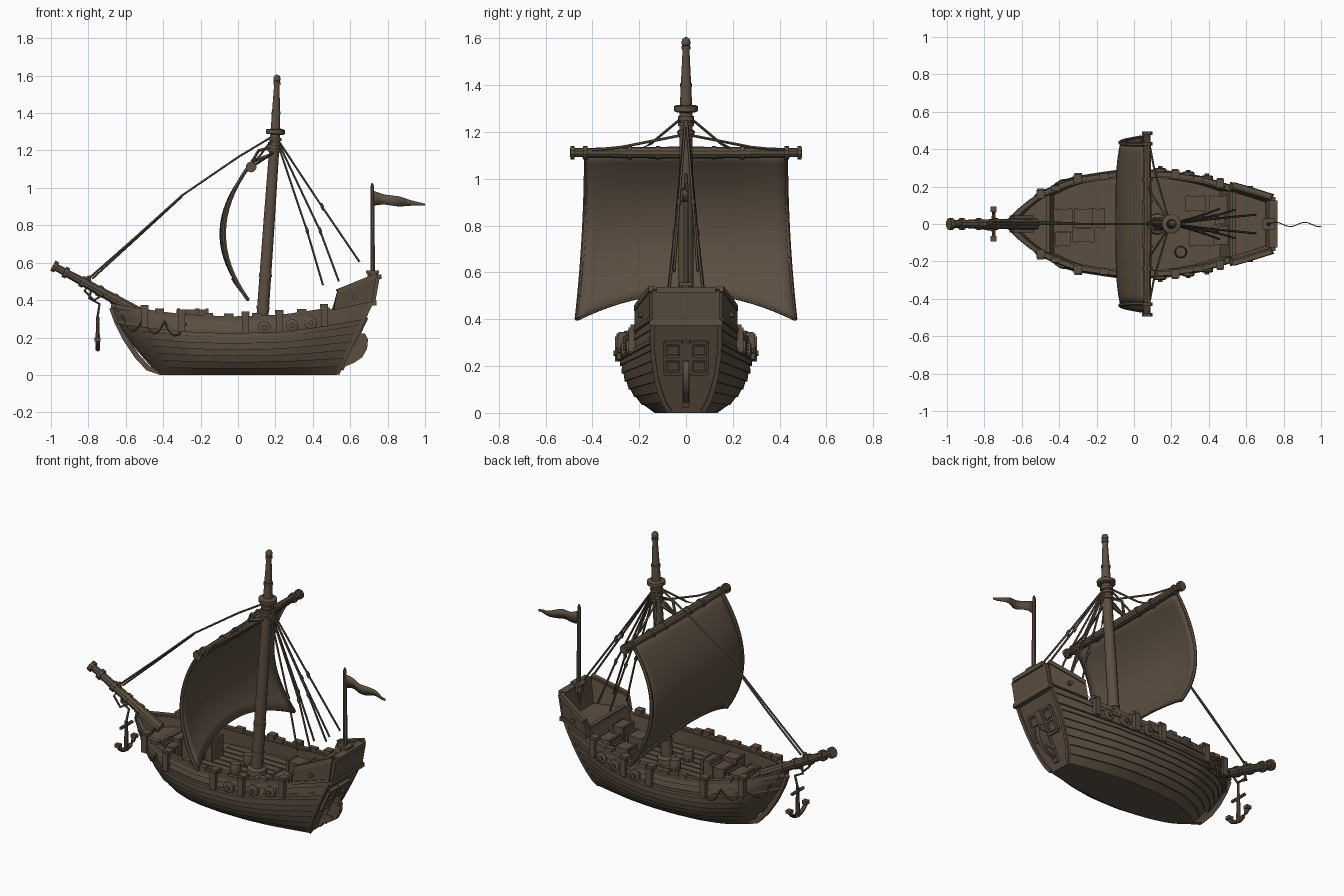
import bpy, bmesh, math
from mathutils import Vector, Matrix

if "Cube" in bpy.data.objects:
    bpy.data.objects.remove(bpy.data.objects["Cube"])

wood = bpy.data.materials.new("dark_brown_wood")
wood.diffuse_color = (0.107, 0.078, 0.054, 1)
wood.use_nodes = True
wood.node_tree.nodes["Principled BSDF"].inputs["Base Color"].default_value = wood.diffuse_color


def make(name, verts, faces, angle=35):
    me = bpy.data.meshes.new(name)
    me.from_pydata([tuple(v) for v in verts], [], faces)
    bm = bmesh.new()
    bm.from_mesh(me)
    bmesh.ops.recalc_face_normals(bm, faces=bm.faces)
    bm.to_mesh(me)
    bm.free()
    me.polygons.foreach_set("use_smooth", [True] * len(me.polygons))
    me.set_sharp_from_angle(angle=math.radians(angle))
    me.materials.append(wood)
    ob = bpy.data.objects.new(name, me)
    bpy.context.collection.objects.link(ob)
    return ob


def loft(name, rings, closed=True, caps=True):
    n = len(rings[0])
    verts = [p for r in rings for p in r]
    m = n if closed else n - 1
    faces = [(i*n+j, i*n+(j+1) % n, (i+1)*n+(j+1) % n, (i+1)*n+j)
             for i in range(len(rings)-1) for j in range(m)]
    if caps:
        faces += [tuple(range(n)), tuple(range((len(rings)-1)*n, len(rings)*n))]
    return make(name, verts, faces)


def tube(name, pts, r, sides=6):
    """Sweep a round (or square) section along points; r is one radius or a list."""
    pts = [Vector(p) for p in pts]
    rs = r if isinstance(r, list) else [r] * len(pts)
    rings = []
    for i, p in enumerate(pts):
        d = (pts[min(i+1, len(pts)-1)] - pts[max(i-1, 0)]).normalized()
        a = d.cross(Vector((0, 1, 0)) if abs(d.y) < .8 else Vector((0, 0, 1))).normalized()
        b = d.cross(a)
        rings.append([p + rs[i]*(a*math.cos(t) + b*math.sin(t)) for t in
                      [2*math.pi*(k+.5)/sides for k in range(sides)]])
    return loft(name, rings)


def box(name, c, s, ry=0, rz=0):
    m = Matrix.Translation(c) @ Matrix.Rotation(rz, 4, 'Z') @ Matrix.Rotation(ry, 4, 'Y')
    v = [m @ Vector((x*s[0]/2, y*s[1]/2, z*s[2]/2)) for x in (-1, 1) for y in (-1, 1) for z in (-1, 1)]
    return make(name, v, [(0, 1, 3, 2), (4, 6, 7, 5), (0, 4, 5, 1), (2, 3, 7, 6), (0, 2, 6, 4), (1, 5, 7, 3)])


def interp(tab, t):
    for (a, va), (b, vb) in zip(tab, tab[1:]):
        if t <= b:
            return va + (vb-va) * max(0, (t-a)/(b-a))
    return tab[-1][1]


def smooth(tab, t):
    return sum(interp(tab, min(1, max(0, t + d))) for d in (-.025, 0, .025)) / 3 if .03 < t < .97 else interp(tab, t)


# Hull shape: u runs bow to stern, v runs bottom to sheer line
WIDTH = [(0, .012), (.04, .08), (.12, .17), (.25, .245), (.42, .28), (.6, .28), (.75, .25), (.9, .19), (1, .145)]
SHEER = [(0, .37), (.1, .345), (.25, .315), (.45, .30), (.65, .31), (.8, .34), (1, .40)]
FULL = [(0, .45), (.12, .66), (.25, .79), (.4, .89), (.6, .97), (.8, 1), (1, .98)]
STERN_U = .85


def hull(u, v, side=1, out=0.0):
    xb = -.67 + .25*(1-v)**1.5
    xs = .53 + .19*v
    return Vector((xb + (xs-xb)*u, side*(smooth(WIDTH, u)*interp(FULL, v) + out*min(1, u*10+.2)), v*smooth(SHEER, u)))


def hull_at(x, v, side=1, out=0.0):
    xb = -.67 + .25*(1-v)**1.5
    return hull((x-xb)/(.53 + .19*v - xb), v, side, out)


def rise(u):
    return 0 if u < STERN_U else .09 + .04*(u-STERN_U)/(1-STERN_U)


def deck_z(u):
    return .29 if u < .151 else (.385 if u > STERN_U else .225)


us = sorted([i/32 for i in range(33)] + [.15, .152, STERN_U-.001, STERN_U+.001])
strakes = [i/9 for i in range(10)]
rings = []
for u in us:
    half = []
    for a, b in zip(strakes, strakes[1:]):          # lapped planks
        half += [hull(u, a, 1, .008), hull(u, b, 1, 0)]
    rim = hull(u, 1, 1, .014 if rise(u) else .002)
    up = Vector((.02*(rise(u) > 0)*u, 0, rise(u)))
    half += [rim, rim + up]
    inner = rim + up
    inner.y = max(inner.y - .03, .003)
    low = hull(u, min(1, deck_z(u)/smooth(SHEER, u)))
    low.y, low.z = max(low.y - .03, .003), deck_z(u)
    half += [inner, low]
    rings.append(half + [Vector((p.x, -p.y, p.z)) for p in reversed(half)])
loft("hull", rings)

# Rails, wales and side fittings, both sides
for s in (1, -1):
    n = "left" if s > 0 else "right"
    run = [i/24 for i in range(25)]
    tube("rail_" + n, [hull(u, 1, s, -.008) for u in run if u < .87], .017, 4)
    tube("wale_" + n, [hull(u, .76, s, .004) for u in run], .012, 4)
    q = [hull(u, 1, s, .005) + Vector((.02*u, 0, rise(u))) for u in (.852, .9, .95, 1)]
    tube("quarter_rail_" + n, q, .018, 4)
    tube("quarter_sill_" + n, [hull(u, 1, s, .012) for u in (.852, .9, .95, 1)], .012, 4)
    for x in (-.5, -.3, .04, .22, .46):              # upright timbers
        p = hull_at(x, .9, s, .012)
        box("side_timber", p, (.035, .03, .105))
        box("timber_head", p + Vector((0, -s*.015, .055)), (.045, .045, .022))
    for x in (.14, .29, .39):                        # round shields with hub
        a = hull_at(x, .83, s, -.005)
        d = Vector((0, s, 0))
        tube("side_disc", [a, a+d*.022, a+d*.026], [.034, .034, .026], 12)
        tube("disc_hub", [a, a+d*.036], .013, 8)
    for x in (-.42, -.16, -.05, .1, .34):            # rail cleats
        box("rail_cleat", hull_at(x, 1, s, -.01) + Vector((0, 0, .015)), (.05, .03, .022))
    # bow rope swags
    rope = []
    for i in range(19):
        f = i/18
        rope.append(hull_at(-.62 + .34*f, .88 - .22*abs(math.sin(f*3*math.pi)), s, .018))
    tube("bow_rope_" + n, rope, .006, 5)
    tube("quarter_peg_" + n, [hull(.93, 1, s, 0) + Vector((0, 0, .04)), hull(.93, 1, s, .03) + Vector((0, 0, .04))], .014, 8)

# Stem, keel and stern post
tube("stem", [(-.675, 0, .36), (-.65, 0, .29), (-.60, 0, .19), (-.54, 0, .1), (-.48, 0, .035), (-.42, 0, .016), (-.3, 0, .016)], .02, 4)
slope = math.atan2(.19, .4)


def on_transom(y, z, out=0.0):
    return Vector((.53 + .475*z + out, y, z))


tube("stern_post", [on_transom(0, .03, .005), on_transom(0, .31, .005)], .022, 4)
box("transom_wall", (.73, 0, .452), (.03, .29, .145), slope*.4)
box("transom_cap", (.745, 0, .525), (.045, .25, .025))
box("transom_sill", (.725, 0, .385), (.03, .31, .025))
for s in (1, -1):
    for y, z, w, h in ((.055, .30, .075, .014), (.055, .235, .075, .014), (.055, .17, .075, .014),
                       (.092, .235, .014, .14), (.022, .235, .014, .14)):
        box("stern_shutter_frame", on_transom(s*y, z, .008), (.02, w, h), slope)
    for z in (.2, .268):
        box("stern_shutter_panel", on_transom(s*.057, z, .003), (.016, .05, .04), slope)
    tube("transom_corner", [on_transom(s*hull(1, v).y, hull(1, v).z) for v in (.02, .12, .25, .4, .6, .8, 1)], .014, 4)

# Rudder blade
blade = [(.54, .03), (.62, .065), (.665, .095), (.69, .14), (.695, .19), (.68, .22), (.63, .225)]
loft("rudder", [[Vector((x, y, z)) for x, z in blade] for y in (-.013, .013)])
for z in (.1, .19):
    box("rudder_hinge", on_transom(0, z, .025), (.08, .036, .016))

# Bowsprit with bands
def sprit(x):
    return Vector((x, 0, .585 - .545*(x + .99)))


tube("bowsprit", [sprit(-.99), sprit(-.8), sprit(-.52)], [.02, .025, .03], 10)
for x in (-.98, -.92, -.83, -.74, -.66):
    tube("bowsprit_band", [sprit(x-.01), sprit(x+.01)], .032, 10)
box("bow_chock", (-.6, 0, .345), (.12, .09, .05), .5)

# Anchor and its rope
ax = -.75
tube("anchor_rope", [sprit(-.78), (-.795, .015, .41), (-.74, .01, .38), (ax, 0, .31)], .007, 5)
tube("rope_loop", [sprit(-.8), (-.82, -.02, .45), (-.77, -.03, .40), (-.72, -.02, .43), sprit(-.72)], .007, 5)
tube("anchor_shank", [(ax, 0, .31), (ax, 0, .14)], [.009, .014], 8)
tube("anchor_stock", [(ax, -.055, .285), (ax, .055, .285)], .01, 6)
arc = [(ax, .09*math.sin(t), .225 - .085*math.cos(t)) for t in [(-1.25 + i*.25) for i in range(11)]]
tube("anchor_arms", arc, [.003, .012, .012, .012, .013, .015, .013, .012, .012, .012, .003], 6)
for s in (1, -1):
    box("anchor_fluke", (ax, s*.078, .19), (.032, .03, .02))

# Mast, top collar and finial
def mast(z):
    return Vector((.13 + .07*(z - .3) if z < 1.3 else .2 + .03*(z - 1.3), 0, z))


tube("mast", [mast(z) for z in (.2, .3, .8, 1.3, 1.34, 1.57)], [.035, .033, .031, .027, .025, .014], 14)
tube("mast_foot", [mast(.22), mast(.26), mast(.27)], [.058, .055, .04], 12)
tube("mast_top", [mast(z) for z in (1.285, 1.29, 1.31, 1.315)], [.042, .052, .052, .042], 14)
tube("finial", [mast(z) for z in (1.565, 1.572, 1.585, 1.598, 1.605)], [.01, .018, .02, .015, .005], 10)
for z in (.36, .53, 1.2, 1.235, 1.26, 1.4, 1.56):
    tube("mast_band", [mast(z-.008), mast(z+.008)], .036 if z < 1.3 else .026 if z < 1.5 else .019, 12)

# Yard and bands
tube("yard", [(.07, y, 1.112) for y in (-.495, -.25, 0, .25, .495)], [.019, .023, .026, .023, .019], 10)
for y in (-.485, -.43, -.24, -.12, .12, .24, .43, .485):
    tube("yard_band", [(.07, y-.009, 1.112), (.07, y+.009, 1.112)], .029, 10)
tube("yard_sling", [(.07, 0, 1.13), (.11, .03, 1.2), mast(1.22), (.11, -.03, 1.2), (.07, 0, 1.13)], .009, 6)
tube("yard_strap", [(.07, 0, 1.14), (.13, 0, 1.16), mast(1.18)], .012, 6)

# Billowing square sail
def sail_pt(s, t, dx=0.0):
    bottom = .40 + .115*(1 - s*s)
    z = 1.115 + (bottom - 1.115)*t
    belly = .132 + .025*(1 - s**4)
    return Vector((.058 + dx - belly*(1 - ((z-.755)/.36)**2), s*(.425 + .04*t*t), z))


loft("sail", [[sail_pt(-1 + i/10, j/16) for j in range(17)] for i in range(21)], False, False)
bpy.data.objects["sail"].modifiers.new("cloth_thickness", 'SOLIDIFY').thickness = .01
for s in (1, -1):
    tube("sail_edge", [sail_pt(s, j/16) for j in range(17)], .011, 6)
tube("sail_foot", [sail_pt(-1 + i/10, 1) for i in range(21)], .007, 6)

# Rigging
tube("forestay", [(-.8, 0, .515), (-.55, 0, .735), (-.3, 0, .96), (0, 0, 1.165), mast(1.285)], .006, 5)
tube("forestay_second", [(-.78, .01, .515), (-.55, .012, .725), (-.3, .003, .955)], .006, 5)
tube("forestay_lash", [sprit(-.79), (-.8, 0, .53)], .012, 6)
for s in (1, -1):
    for kx, kz, x, y, z in ((.37, .77, .455, .08, .48), (.44, .77, .54, .075, .50), (.45, .9, .65, .05, .605)):
        tube("shroud", [mast(1.28), (kx, s*y*.6, kz), (x, s*y, z)], .006, 5)
        tube("shroud_block", [(kx-.004, s*y*.58, kz+.02), (kx, s*y*.6, kz), (kx+.004, s*y*.62, kz-.02)], [.005, .011, .005], 6)
    tube("yard_lift", [mast(1.275), (.1, s*.15, 1.15), (.075, s*.2, 1.125)], .006, 5)
    tube("yard_brace", [(.08, s*.44, 1.12), (.11, s*.28, 1.135), mast(1.19)], .006, 5)

# Flag pole with pennant
tube("flag_pole", [(.72, 0, .4), (.72, 0, .7), (.718, 0, 1.01), (.718, 0, 1.025)], [.014, .012, .01, .004], 8)
tube("pole_socket", [(.72, 0, .5), (.72, 0, .55)], .03, 8)
box("pole_block", (.72, 0, .55), (.07, .06, .015))
top = [(.72, .985), (.78, .965), (.86, .955), (.92, .935), (1.0, .915)]
low = [(.72, .905), (.78, .912), (.86, .90), (.92, .905), (1.0, .905)]
flag = []
for i in range(13):
    x = .72 + .28*i/12
    y = .012*math.sin(i*.95)
    flag.append([(x, y, interp(top, x)), (x, y, interp(low, x))])
loft("pennant", flag, False, False).modifiers.new("cloth_thickness", 'SOLIDIFY').thickness = .005

# Deck cargo
def crate(x, y, z, sx, sy, sz):
    box("crate", (x, y, z + sz/2), (sx, sy, sz))
    for dx in (-1, 1):
        box("crate_batten", (x + dx*sx*.4, y, z + sz/2), (.014, sy+.012, sz+.012))


for c in ((-.38, .02, .225, .1, .12, .09), (-.27, .03, .225, .1, .1, .1), (-.19, .03, .225, .06, .1, .125),
          (-.27, -.06, .225, .12, .07, .125), (-.38, -.08, .225, .08, .07, .07),
          (.33, .11, .225, .11, .08, .09), (.45, .1, .225, .1, .1, .11), (.36, -.07, .225, .13, .09, .08),
          (.47, -.06, .225, .09, .1, .12), (.47, .03, .225, .07, .06, .08)):
    crate(*c)
for x, y in ((.03, .06), (.04, -.08), (.25, -.15)):
    tube("barrel", [(x, y, z) for z in (.22, .25, .28, .295)], [.028, .034, .032, .028], 10)
for i in range(9):                                    # deck plank seams
    y = -.2 + .05*i
    box("deck_plank", (.05, y, .226), (.86, .042, .008) if abs(y) < .13 else (.5, .042, .008))
for x, z in ((-.46, .29), (.535, .385)):
    box("deck_beam", (x, 0, z), (.022, .34, .025))
